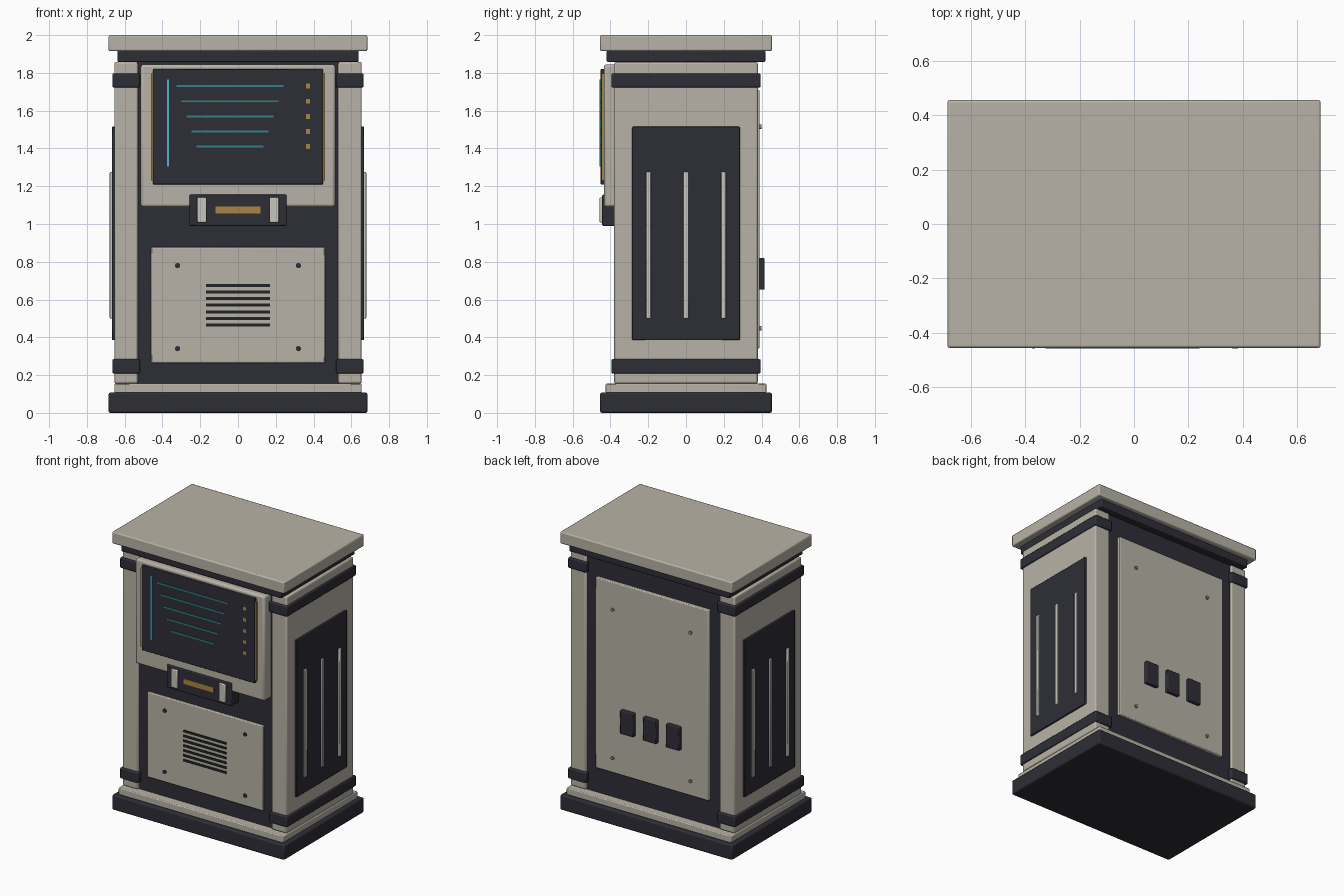
import bpy
import math

old = bpy.data.objects.get("Cube")
if old:
    bpy.data.objects.remove(old, do_unlink=True)


def material(name, r, g, b):
    m = bpy.data.materials.new(name)
    m.use_nodes = True
    m.diffuse_color = (r, g, b, 1)
    m.node_tree.nodes["Principled BSDF"].inputs["Base Color"].default_value = (r, g, b, 1)
    return m


BEIGE = material("warm beige", .48, .45, .385)
PALE = material("pale grey", .58, .56, .51)
DARK = material("charcoal", .027, .027, .037)
BLACK = material("vent black", .015, .016, .02)
AMBER = material("amber", .40, .235, .06)
TEAL = material("teal", .03, .23, .26)
CYAN = material("bright cyan", .07, .5, .6)


def finish(ob, name, mat, bevel):
    ob.name = name
    ob.data.materials.append(mat)
    if bevel:
        mod = ob.modifiers.new("Bevel", "BEVEL")
        mod.width, mod.segments = bevel, 2
        bpy.ops.object.shade_smooth_by_angle(angle=math.radians(40))
    return ob


def box(name, x, y, z, mat, bevel=0):
    """Box from (min, max) pairs on each axis."""
    bpy.ops.mesh.primitive_cube_add(size=1, location=[sum(p) / 2 for p in (x, y, z)])
    ob = bpy.context.object
    ob.scale = [p[1] - p[0] for p in (x, y, z)]
    bpy.ops.object.transform_apply(location=False, rotation=False, scale=True)
    return finish(ob, name, mat, bevel)


def wide(name, half, y, z, mat, bevel=0):
    return box(name, (-half, half), y, z, mat, bevel)


def pair(name, x, y, z, mat, bevel=0):
    """The same box on the left (+x) and right (-x)."""
    box("left_" + name, x, y, z, mat, bevel)
    box("right_" + name, (-x[1], -x[0]), y, z, mat, bevel)


def screw(name, x, y, z, radius, mat):
    bpy.ops.mesh.primitive_cylinder_add(vertices=12, radius=radius, depth=.02,
                                        location=(x, y, z), rotation=(math.pi / 2, 0, 0))
    finish(bpy.context.object, name, mat, 0)


# Plinth, core and cap
wide("plinth", .685, (-.455, .455), (0, .108), DARK, .01)
wide("plinth_step", .655, (-.425, .425), (.105, .155), BEIGE, .006)
wide("core", .54, (-.36, .365), (.15, 1.87), DARK)
wide("cap_neck", .638, (-.42, .42), (1.858, 1.918), DARK, .006)
wide("cap", .685, (-.455, .455), (1.915, 2), BEIGE, .008)

# Side walls with straps, dark panels and ribs
pair("side_wall", (.53, .655), (-.38, .38), (.155, 1.858), BEIGE, .01)
for label, low, high in (("lower", .208, .285), ("upper", 1.722, 1.797)):
    pair(label + "_strap", (.52, .665), (-.395, .395), (low, high), DARK, .008)
pair("side_panel", (.64, .668), (-.285, .285), (.385, 1.515), DARK, .004)
for i in (-1, 0, 1):
    pair(f"side_rib_{i + 2}", (.66, .679), (i * .198 - .013, i * .198 + .013),
         (.5, 1.275), PALE, .004)

# Screen bezel and display
wide("screen_bezel", .515, (-.435, -.34), (1.09, 1.845), BEIGE, .014)
wide("screen", .45, (-.452, -.42), (1.21, 1.82), DARK, .004)
pair("screen_edge_light", (.445, .461), (-.447, -.43), (1.23, 1.797), AMBER)
ON_SCREEN = (-.457, -.45)
box("screen_bar", (-.375, -.364), ON_SCREEN, (1.305, 1.765), CYAN)
for i in range(5):
    z, inset = 1.73 - i * .08, i * .0265
    box(f"screen_line_{i + 1}", (-.325 + inset, .24 - inset), ON_SCREEN,
        (z - .005, z + .005), TEAL)
    box(f"screen_dot_{i + 1}", (.36, .382), ON_SCREEN, (z - .013, z + .013), AMBER)

# Card slot block
wide("slot_block", .258, (-.444, -.35), (.99, 1.155), DARK, .006)
pair("slot_guide", (.166, .216), (-.458, -.43), (1.008, 1.14), PALE, .005)
wide("slot", .12, (-.45, -.43), (1.055, 1.092), AMBER)

# Lower access panel with vents and screws
wide("access_panel", .46, (-.376, -.35), (.265, .877), BEIGE, .006)
for i in range(7):
    z = .465 + i * .035
    wide(f"vent_{i + 1}", .17, (-.381, -.374), (z - .008, z + .008), BLACK)
for x in (-.32, .32):
    for z in (.34, .78):
        screw("access_screw", x, -.372, z, .014, DARK)

# Back panel with screws and connector blocks
wide("back_panel", .45, (.355, .389), (.34, 1.71), BEIGE, .006)
for x in (-.31, .31):
    for z in (.447, 1.515):
        screw("back_screw", x, .389, z, .012, AMBER)
for i in (-1, 0, 1):
    box(f"connector_{i + 2}", (i * .183 - .053, i * .183 + .053), (.38, .416),
        (.652, .82), DARK, .006)
